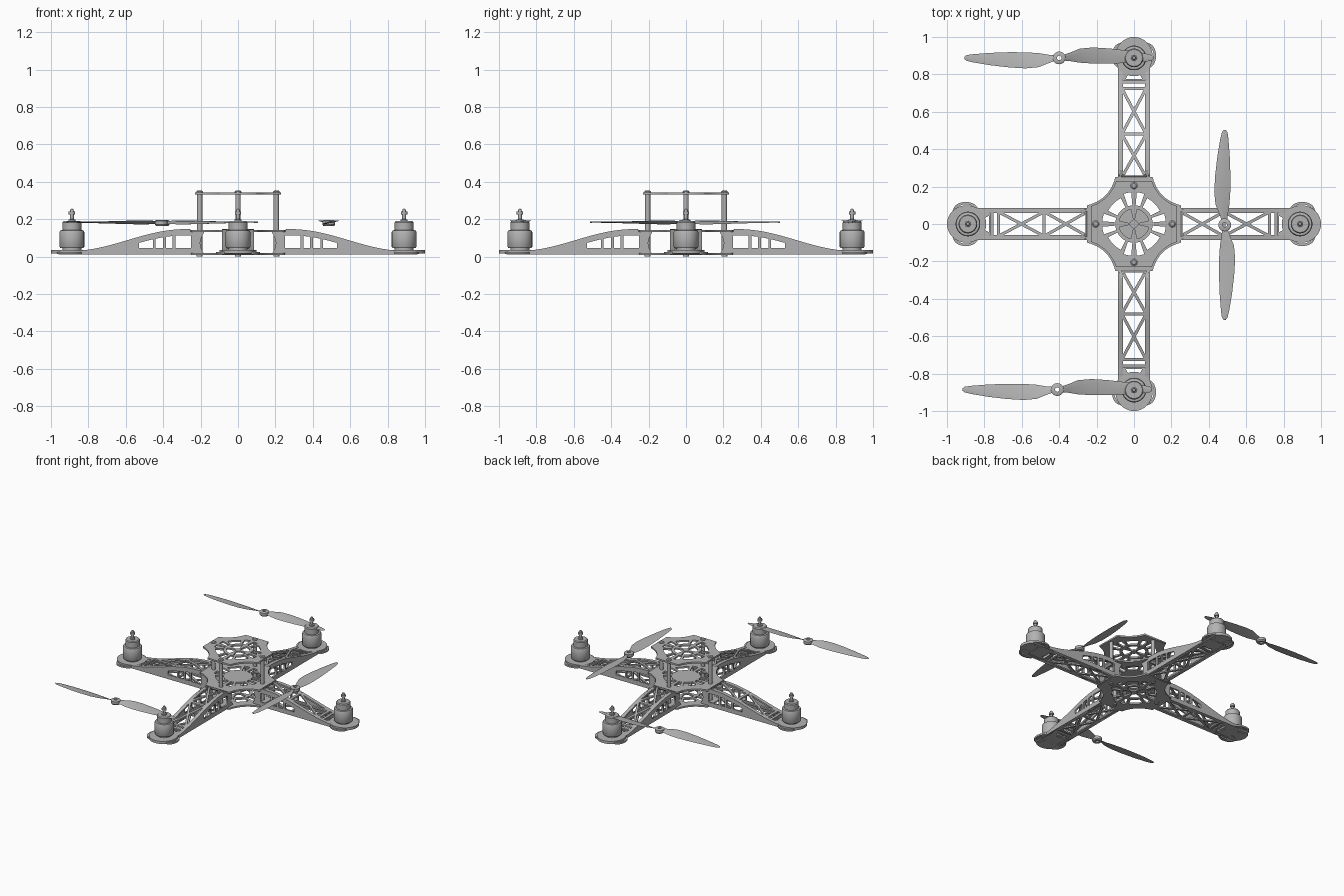
import bpy, bmesh, math
from mathutils import Matrix, Vector

cube = bpy.data.objects.get("Cube")
if cube:
    bpy.data.objects.remove(cube)

grey = bpy.data.materials.new("light_grey")
grey.use_nodes = True
COLOUR = (0.45, 0.45, 0.45, 1)
grey.diffuse_color = COLOUR
grey.node_tree.nodes["Principled BSDF"].inputs["Base Color"].default_value = COLOUR

MOTOR_R = 0.888          # motor distance from the centre
WALL_Y = 0.08            # side wall offset from the arm axis
FLOOR = 0.012            # underside of the arms


def add(name, mesh, matrix=Matrix(), smooth=False):
    if not mesh.materials:
        mesh.materials.append(grey)
    if smooth:
        mesh.shade_smooth()
        mesh.set_sharp_from_angle(angle=math.radians(35))
    ob = bpy.data.objects.new(name, mesh)
    ob.matrix_world = matrix
    bpy.context.collection.objects.link(ob)
    return ob


def finish(bm, name):
    bmesh.ops.remove_doubles(bm, verts=bm.verts, dist=1e-5)
    bmesh.ops.recalc_face_normals(bm, faces=bm.faces)
    mesh = bpy.data.meshes.new(name)
    bm.to_mesh(mesh)
    bm.free()
    return mesh


def plate(name, loops, z0, z1):
    """Flat sheet from an outline followed by hole loops."""
    curve = bpy.data.curves.new(name, "CURVE")
    curve.dimensions = "2D"
    curve.fill_mode = "BOTH"
    curve.extrude = (z1 - z0) / 2
    for loop in loops:
        spline = curve.splines.new("POLY")
        spline.points.add(len(loop) - 1)
        for point, (x, y) in zip(spline.points, loop):
            point.co = (x, y, 0, 1)
        spline.use_cyclic_u = True
    temp = bpy.data.objects.new(name, curve)
    bpy.context.collection.objects.link(temp)
    graph = bpy.context.evaluated_depsgraph_get()
    raw = bpy.data.meshes.new_from_object(temp.evaluated_get(graph))
    bpy.data.objects.remove(temp)
    bm = bmesh.new()
    bm.from_mesh(raw)
    bmesh.ops.translate(bm, verts=bm.verts, vec=(0, 0, (z0 + z1) / 2))
    return finish(bm, name)


def lathe(name, profile, steps=32):
    bm = bmesh.new()
    verts = [bm.verts.new((r, 0, z)) for r, z in profile]
    edges = [bm.edges.new(pair) for pair in zip(verts, verts[1:])]
    bmesh.ops.spin(bm, geom=verts + edges, cent=(0, 0, 0), axis=(0, 0, 1),
                   angle=math.tau, steps=steps)
    return finish(bm, name)


def skin(bm, rings):
    """Closed tube through equal-sized rings of points."""
    rows = [[bm.verts.new(p) for p in ring] for ring in rings]
    n = len(rows[0])
    for a, b in zip(rows, rows[1:]):
        for i in range(n):
            j = (i + 1) % n
            bm.faces.new((a[i], a[j], b[j], b[i]))
    bm.faces.new(rows[0])
    bm.faces.new(rows[-1][::-1])


def ellipse(cx, cy, rx, ry, n=32):
    return [(cx + rx * math.cos(math.tau * i / n), cy + ry * math.sin(math.tau * i / n))
            for i in range(n)]


def sector(r0, r1, a0, a1, n=8):
    angles = [math.radians(a0 + (a1 - a0) * i / n) for i in range(n + 1)]
    return ([(r1 * math.cos(a), r1 * math.sin(a)) for a in angles]
            + [(r0 * math.cos(a), r0 * math.sin(a)) for a in reversed(angles)])


def arm_top(r):
    if r < 0.255:
        return 0.132
    t = min(max((r - 0.28) / 0.62, 0), 1)
    return 0.03 + 0.117 * (0.5 + 0.5 * math.cos(math.pi * t))


# Arm side wall: arched outline with truss windows
steps = [0.256 + 0.7 * i / 36 for i in range(37)]
outline = [(0.18, FLOOR), (0.96, FLOOR)] + [(r, arm_top(r)) for r in reversed(steps)]
outline += [(0.254, 0.132), (0.18, 0.132), (0.197, 0.1), (0.203, 0.072), (0.197, 0.044)]
windows = []
for a, b in ((0.25, 0.335), (0.35, 0.385), (0.4, 0.44), (0.455, 0.53)):
    top = [(a + (b - a) * i / 4, max(min(arm_top(max(a + (b - a) * i / 4, 0.26)) - 0.033, 0.112), 0.05))
           for i in range(5)]
    windows.append([(a, 0.045), (b, 0.045)] + top[::-1])
wall_mesh = plate("arm_wall", [outline] + windows, -0.006, 0.006)

# Arm lattice: rails, cross bars and diagonal braces on the arch and the floor
BARS = [((0.2, s * 0.072), (0.9, s * 0.072), 0.026) for s in (-1, 1)]
BARS += [((r, -0.07), (r, 0.07), 0.016) for r in (0.25, 0.48, 0.725, 0.76)]
for a, b in ((0.25, 0.48), (0.48, 0.725)):
    BARS += [((a, s * -0.065), (b, s * 0.065), 0.016) for s in (-1, 1)]


def lattice(name, height, thick):
    bm = bmesh.new()
    for p, q, width in BARS:
        p, q = Vector(p), Vector(q)
        side = (q - p).orthogonal().normalized() * width / 2
        rings = []
        for i in range(17):
            c = p.lerp(q, i / 16)
            ring = []
            for edge, drop in ((side, 0), (-side, 0), (-side, thick), (side, thick)):
                v = c + edge
                ring.append((v.x, v.y, height(v.x) - drop))
            rings.append(ring)
        skin(bm, rings)
    return finish(bm, name)


top_mesh = lattice("arm_top_lattice", arm_top, 0.012)
floor_mesh = lattice("arm_floor_lattice", lambda r: FLOOR + 0.01, 0.01)

# Motor mount: straight plate, round end pad, ring ears
mount_mesh = plate("motor_mount", [
    [(0.765, -0.085), (0.9, -0.085), (0.9, 0.085), (0.765, 0.085)],
    [(0.775, -0.045), (0.81, -0.025), (0.81, 0.025), (0.775, 0.045)]], 0.014, 0.034)
pad_mesh = plate("end_pad", [ellipse(0.895, 0, 0.105, 0.1, 48)], 0.016, 0.036)
ear_mesh = plate("mount_ear", [ellipse(0.9, 0.073, 0.067, 0.045),
                               ellipse(0.9, 0.073, 0.05, 0.032)], 0.014, 0.026)

# Motor with bell, cap, shaft and nut
motor_mesh = lathe("motor", [
    (0, 0.035), (0.05, 0.035), (0.05, 0.045), (0.062, 0.046), (0.066, 0.052),
    (0.066, 0.132), (0.062, 0.14), (0.05, 0.142), (0.05, 0.183), (0.045, 0.19),
    (0.018, 0.19), (0.018, 0.198), (0.01, 0.2), (0.01, 0.225), (0.017, 0.226),
    (0.017, 0.24), (0.01, 0.242), (0.008, 0.254), (0, 0.257)])

# Standoff post with bolt heads
post_mesh = lathe("post", [
    (0, 0), (0.016, 0), (0.016, 0.008), (0.014, 0.01), (0.014, 0.343),
    (0.018, 0.343), (0.018, 0.348), (0.012, 0.353), (0, 0.354)], 20)

MIRROR = Matrix.Scale(-1, 4, (0, 1, 0))
for k, side in enumerate(("left", "back", "right", "front")):
    turn = Matrix.Rotation(k * math.pi / 2, 4, "Z")
    for s in (-1, 1):
        place = turn @ Matrix.Translation((0, s * WALL_Y, 0)) @ Matrix.Rotation(math.pi / 2, 4, "X")
        add(f"{side}_arm_wall", wall_mesh, place)
        add(f"{side}_mount_ear", ear_mesh, turn if s > 0 else turn @ MIRROR)
    add(f"{side}_arm_top_lattice", top_mesh, turn)
    add(f"{side}_arm_floor_lattice", floor_mesh, turn)
    add(f"{side}_motor_mount", mount_mesh, turn)
    add(f"{side}_end_pad", pad_mesh, turn)
    add(f"{side}_motor", motor_mesh, turn @ Matrix.Translation((MOTOR_R, 0, 0)), True)
    add(f"{side}_post", post_mesh, turn @ Matrix.Translation((0.205, 0, 0)), True)


# Centre decks: scooped cross outline with radial cutouts
def deck(name, reach, half, z0, z1, core):
    loop, holes = [], []
    for k in range(4):
        rot = Matrix.Rotation(k * math.pi / 2, 2)
        p, c, q = Vector((reach, half)), Vector((0.13, 0.13)), Vector((half, reach))
        for i in range(13):
            t = i / 12
            loop.append(rot @ (p * (1 - t) ** 2 + c * 2 * t * (1 - t) + q * t * t))
        spans = [(0.1, 0.155, 27, 63), (0.1, 0.17, 5, 19), (0.1, 0.17, 71, 85)]
        if core:
            spans.append((0.022, 0.08, 12, 78))
        holes += [sector(r0, r1, a + 90 * k, b + 90 * k) for r0, r1, a, b in spans]
    add(name, plate(name, [loop] + holes, z0, z1))


deck("bottom_deck", 0.25, 0.1, 0.008, 0.02, True)
deck("middle_deck", 0.25, 0.1, 0.131, 0.143, False)
deck("top_deck", 0.23, 0.095, 0.332, 0.344, True)

# Propeller: two swept, twisted blades and a hub
STATIONS = [(0.015, 0.03, 0.0, 24), (0.06, 0.05, 0.006, 22), (0.11, 0.078, 0.012, 16),
            (0.18, 0.088, 0.013, 12), (0.27, 0.082, 0.01, 9), (0.37, 0.066, 0.006, 6),
            (0.46, 0.044, 0.002, 4), (0.495, 0.03, 0.0, 3), (0.507, 0.012, 0.0, 2)]
bm = bmesh.new()
for flip in (0, math.pi):
    spin = Matrix.Rotation(flip, 3, "Z")
    rings = []
    for s, width, sway, twist in STATIONS:
        tilt = Matrix.Rotation(math.radians(twist), 3, "X")
        section = [(width / 2, 0), (width / 8, 0.004), (-width / 2, 0), (width / 8, -0.002)]
        rings.append([spin @ (Vector((s, sway, 0)) + tilt @ Vector((0, y, z))) for y, z in section])
    skin(bm, rings)
blade_mesh = finish(bm, "propeller_blades")
hub_mesh = lathe("propeller_hub", [(0.012, -0.02), (0.028, -0.02), (0.034, -0.012),
                                   (0.034, 0.008), (0.028, 0.012), (0.012, 0.012), (0.012, -0.02)])
for side, x, y, angle in (("back", -0.4, 0.888, 180), ("front", -0.41, -0.885, 180),
                          ("left", 0.485, -0.005, 90)):
    place = Matrix.Translation((x, y, 0.183)) @ Matrix.Rotation(math.radians(angle), 4, "Z")
    add(f"{side}_propeller_blades", blade_mesh, place, True)
    add(f"{side}_propeller_hub", hub_mesh, place, True)
